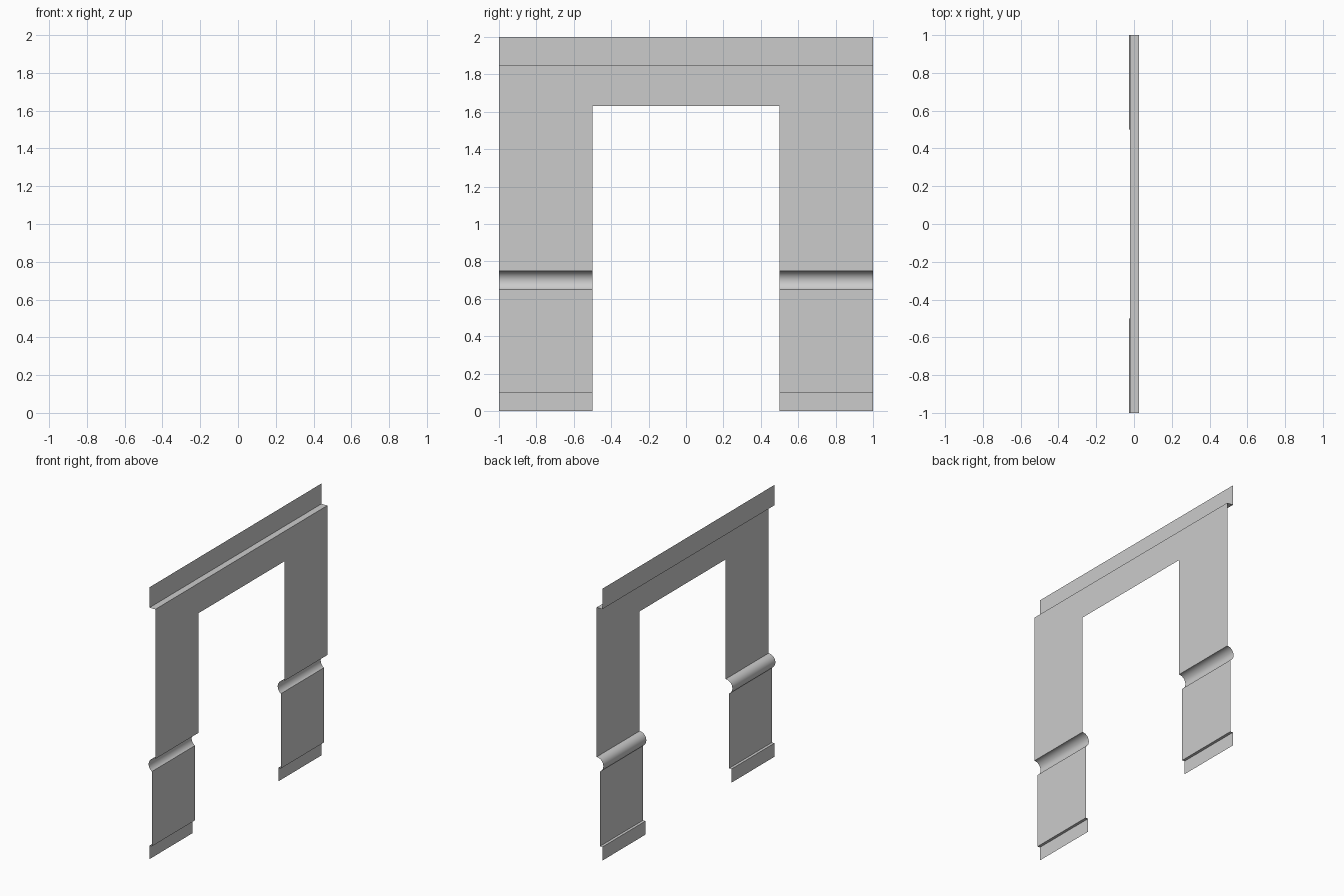
import bpy, bmesh, math

if "Cube" in bpy.data.objects:
    bpy.data.objects.remove(bpy.data.objects["Cube"])

LOWER_X, UPPER_X, RIM_X = 0.0, 0.027, -0.02
R = 0.054                      # radius of the dado groove
OPENING_TOP = 1.63


def add_strip(bm, profile, y0, y1):
    """Extrude an x-z profile along y as a thin sheet facing +x."""
    a = [bm.verts.new((x, y0, z)) for x, z in profile]
    b = [bm.verts.new((x, y1, z)) for x, z in profile]
    for i in range(len(profile) - 1):
        f = bm.faces.new((a[i], b[i], b[i + 1], a[i + 1]))
        f.smooth = True


# Leg profile: skirting, lower panel, rounded groove, upper panel
end = math.pi + math.asin((0.75 - R - 0.65) / R)
groove = []
for i in range(17):
    t = end + (math.pi / 2 - end) * i / 16
    groove.append((UPPER_X + R * math.cos(t), 0.75 - R + R * math.sin(t)))
groove[0] = (LOWER_X, 0.65)
leg = [(RIM_X, 0), (RIM_X, 0.1), (LOWER_X, 0.1)] + groove + [(UPPER_X, OPENING_TOP)]

# Header profile: panel above the opening, ledge, top rim
header = [(UPPER_X, OPENING_TOP), (UPPER_X, 1.85), (RIM_X, 1.85), (RIM_X, 2.0)]

bm = bmesh.new()
for y0, y1 in ((-1, -0.5), (0.5, 1)):
    add_strip(bm, leg, y0, y1)
for y0, y1 in ((-1, -0.5), (-0.5, 0.5), (0.5, 1)):
    add_strip(bm, header, y0, y1)
bmesh.ops.remove_doubles(bm, verts=bm.verts, dist=1e-5)

mesh = bpy.data.meshes.new("doorway_wall")
bm.to_mesh(mesh)
bm.free()
wall = bpy.data.objects.new("doorway_wall", mesh)
bpy.context.collection.objects.link(wall)

# Smooth groove, crisp steps
bpy.context.view_layer.objects.active = wall
wall.select_set(True)
bpy.ops.object.shade_smooth_by_angle(angle=math.radians(25))
